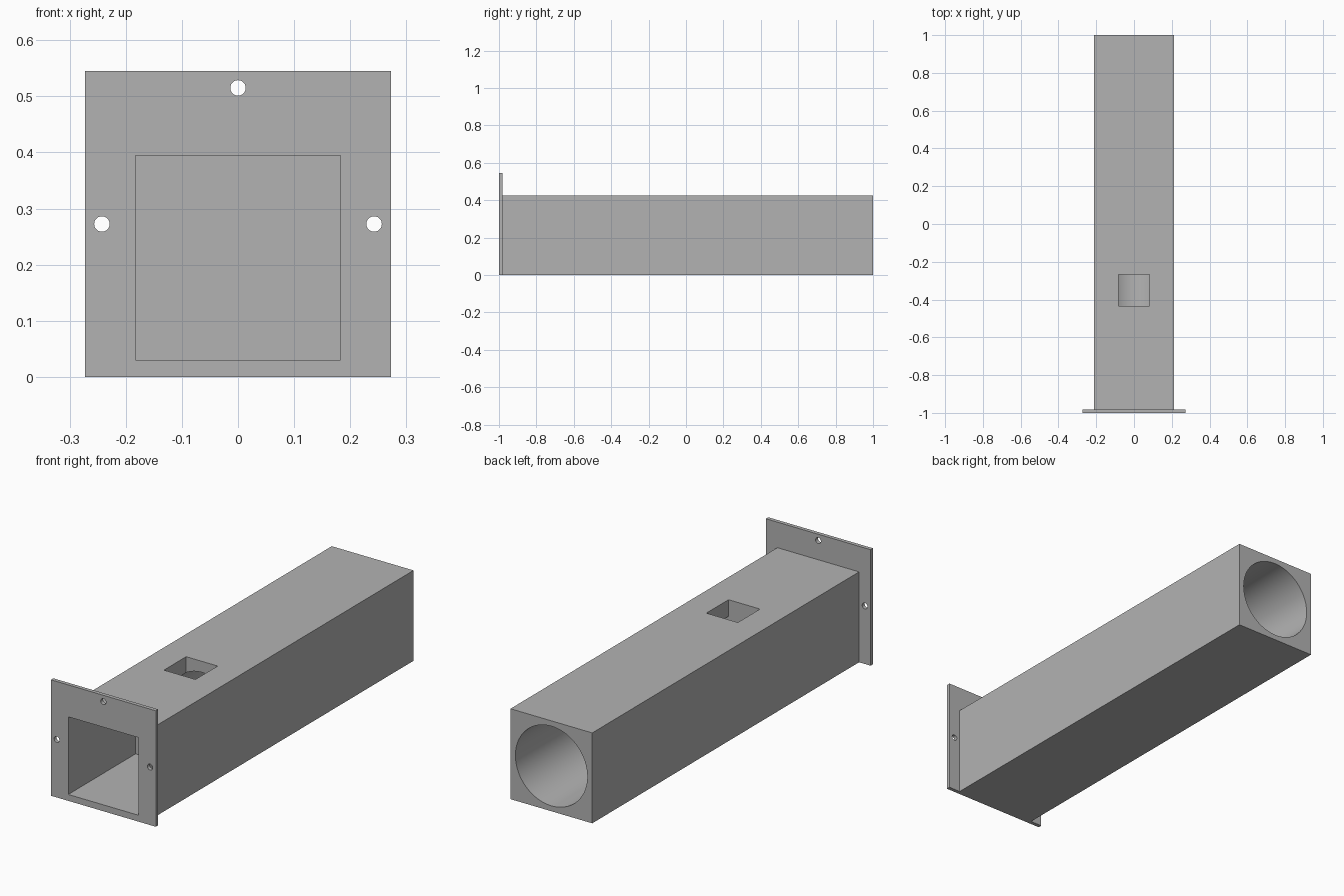
import bpy, math

if "Cube" in bpy.data.objects:
    bpy.data.objects.remove(bpy.data.objects["Cube"])

grey = bpy.data.materials.new("plain grey")
grey.diffuse_color = (0.45, 0.45, 0.45, 1)
grey.use_nodes = True
grey.node_tree.nodes["Principled BSDF"].inputs["Base Color"].default_value = grey.diffuse_color

HALF = 0.2125      # half width of the square tube
PLATE_BACK = -0.982


def box(name, x0, x1, y0, y1, z0, z1):
    bpy.ops.mesh.primitive_cube_add(
        size=1, location=((x0 + x1) / 2, (y0 + y1) / 2, (z0 + z1) / 2))
    ob = bpy.context.object
    ob.name = name
    ob.scale = (x1 - x0, y1 - y0, z1 - z0)
    bpy.ops.object.transform_apply(location=True, rotation=True, scale=True)
    return ob


def bore(name, r_front, r_back, y0, y1, x, z, sides):
    # Round cutter lying along y, optionally tapered
    bpy.ops.mesh.primitive_cone_add(
        vertices=sides, radius1=r_back, radius2=r_front, depth=y1 - y0,
        location=(x, (y0 + y1) / 2, z), rotation=(math.pi / 2, 0, 0))
    ob = bpy.context.object
    ob.name = name
    bpy.ops.object.transform_apply(location=True, rotation=True, scale=True)
    return ob


def cut(target, cutter):
    mod = target.modifiers.new("cut", 'BOOLEAN')
    mod.operation = 'DIFFERENCE'
    mod.solver = 'EXACT'
    mod.object = cutter
    bpy.ops.object.select_all(action='DESELECT')
    bpy.context.view_layer.objects.active = target
    target.select_set(True)
    bpy.ops.object.modifier_apply(modifier=mod.name)
    bpy.data.objects.remove(cutter, do_unlink=True)


# Square tube: blind square pocket in front, round bore behind, top window
tube = box("square_tube", -HALF, HALF, PLATE_BACK, 1, 0, 2 * HALF)
cut(tube, box("pocket", -0.1825, 0.1825, -1.1, -0.50, 0.03, 0.395))
cut(tube, bore("round_bore", 0.157, 0.187, -0.433, 1.0005, 0, HALF, 96))
cut(tube, box("window", -0.082, 0.082, -0.433, -0.268, 0.22, 0.6))

# Mounting flange with square opening and three screw holes
flange = box("mounting_flange", -0.2725, 0.2725, -1, PLATE_BACK, 0, 0.545)
cut(flange, box("opening", -0.1825, 0.1825, -1.1, -0.9, 0.03, 0.395))
for x, z in ((0, 0.515), (-0.2425, 0.2725), (0.2425, 0.2725)):
    cut(flange, bore("screw_hole", 0.0138, 0.0138, -1.1, -0.9, x, z, 32))

for ob in (tube, flange):
    ob.data.materials.clear()
    ob.data.materials.append(grey)
    for p in ob.data.polygons:
        p.material_index = 0
    bpy.ops.object.select_all(action='DESELECT')
    bpy.context.view_layer.objects.active = ob
    ob.select_set(True)
    bpy.ops.object.shade_smooth_by_angle(angle=math.radians(30))
